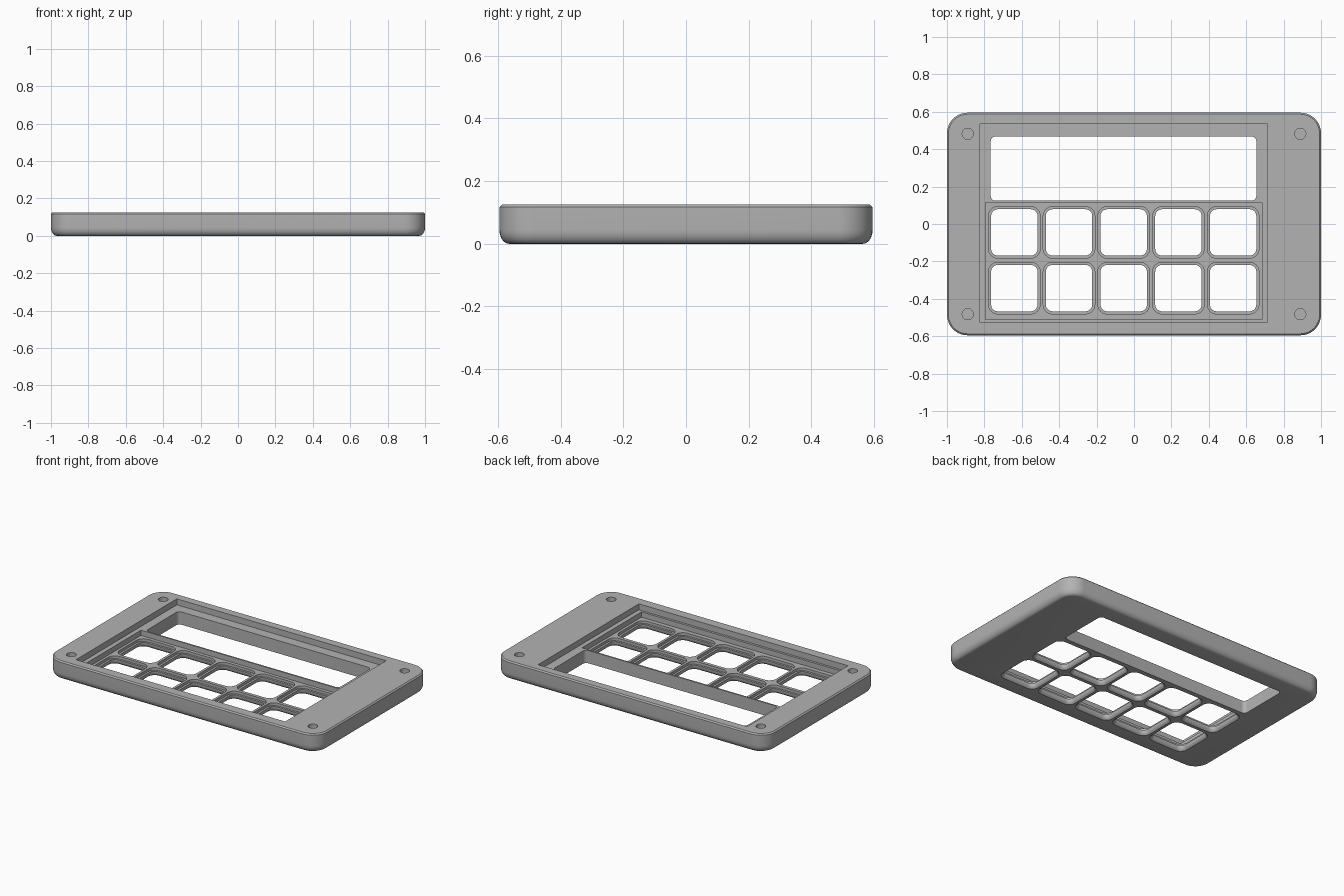
import bpy, bmesh, math

if "Cube" in bpy.data.objects:
    bpy.data.objects.remove(bpy.data.objects["Cube"], do_unlink=True)

grey = bpy.data.materials.new("plain grey")
grey.use_nodes = True
colour = (0.45, 0.45, 0.45, 1)
grey.diffuse_color = colour
grey.node_tree.nodes["Principled BSDF"].inputs["Base Color"].default_value = colour


def outline(cx, cy, w, d, r, steps):
    """Rounded rectangle as a list of points, counter-clockwise."""
    pts = []
    for k, (sx, sy) in enumerate([(1, 1), (-1, 1), (-1, -1), (1, -1)]):
        for i in range(steps + 1):
            a = math.pi / 2 * (k + i / steps)
            pts.append((cx + sx * (w / 2 - r) + r * math.cos(a),
                        cy + sy * (d / 2 - r) + r * math.sin(a)))
    return pts


def loft(bm, cx, cy, w, d, r, levels, steps=6):
    """Closed solid through rounded rectangles; levels are (height, inset)."""
    rings = [[bm.verts.new((x, y, z)) for x, y in
              outline(cx, cy, w - 2 * s, d - 2 * s, r - s, steps)]
             for z, s in levels]
    n = len(rings[0])
    for low, high in zip(rings, rings[1:]):
        for i in range(n):
            j = (i + 1) % n
            bm.faces.new((low[i], low[j], high[j], high[i]))
    bm.faces.new(rings[0][::-1])
    bm.faces.new(rings[-1])


def make(name, bm):
    mesh = bpy.data.meshes.new(name)
    bm.to_mesh(mesh)
    bm.free()
    mesh.materials.append(grey)
    obj = bpy.data.objects.new(name, mesh)
    bpy.context.collection.objects.link(obj)
    return obj


def box_cutter(name, x0, x1, y0, y1, z, r):
    bm = bmesh.new()
    loft(bm, (x0 + x1) / 2, (y0 + y1) / 2, x1 - x0, y1 - y0, r, [(z, 0), (0.2, 0)])
    return make(name, bm)


# Case shell: rounded underside, straight wall, small bevel on the top edge
height = 0.125
levels = []
for i in range(7):
    a = math.pi / 2 * i / 6
    levels.append((0.045 * (1 - math.cos(a)), 0.03 * (1 - math.sin(a))))
levels += [(height - 0.008, 0), (height, 0.008)]
bm = bmesh.new()
loft(bm, 0, 0, 2, 1.19, 0.11, levels, 10)
case = make("case_shell", bm)

# Recesses and the display opening
cutters = [
    box_cutter("board_recess", -0.825, 0.715, -0.525, 0.535, 0.085, 0.003),
    box_cutter("keypad_well", -0.795, 0.685, -0.51, 0.115, 0.05, 0.003),
    box_cutter("display_opening", -0.766, 0.654, 0.125, 0.468, -0.1, 0.025),
]

# Key openings: flared underneath, straight throat, shallow recess on top
throat = 0.014
key_levels = [(-0.02, 0), (0, 0), (0.007, 0.009), (0.018, throat),
              (0.032, throat), (0.032, 0), (0.2, 0)]
bm = bmesh.new()
for col in range(5):
    for row in range(2):
        loft(bm, -0.64 + 0.2925 * col, -0.045 - 0.298 * row,
             0.276, 0.276, 0.05, key_levels)
cutters.append(make("key_openings", bm))

# Blind screw holes in the corners
bm = bmesh.new()
for x in (-0.889, 0.889):
    for y in (-0.482, 0.482):
        loft(bm, x, y, 0.06, 0.06, 0.03, [(0.04, 0.0001), (0.2, 0.0001)], 5)
cutters.append(make("screw_holes", bm))

# Cut everything out of the shell, then discard the cutters
for cutter in cutters:
    cutter.hide_render = True
    mod = case.modifiers.new(cutter.name, "BOOLEAN")
    mod.operation = "DIFFERENCE"
    mod.solver = "EXACT"
    mod.object = cutter
bpy.ops.object.select_all(action="DESELECT")
case.select_set(True)
bpy.context.view_layer.objects.active = case
for mod in list(case.modifiers):
    bpy.ops.object.modifier_apply(modifier=mod.name)
for cutter in cutters:
    bpy.data.objects.remove(cutter, do_unlink=True)
bpy.ops.object.shade_smooth_by_angle(angle=math.radians(30))
